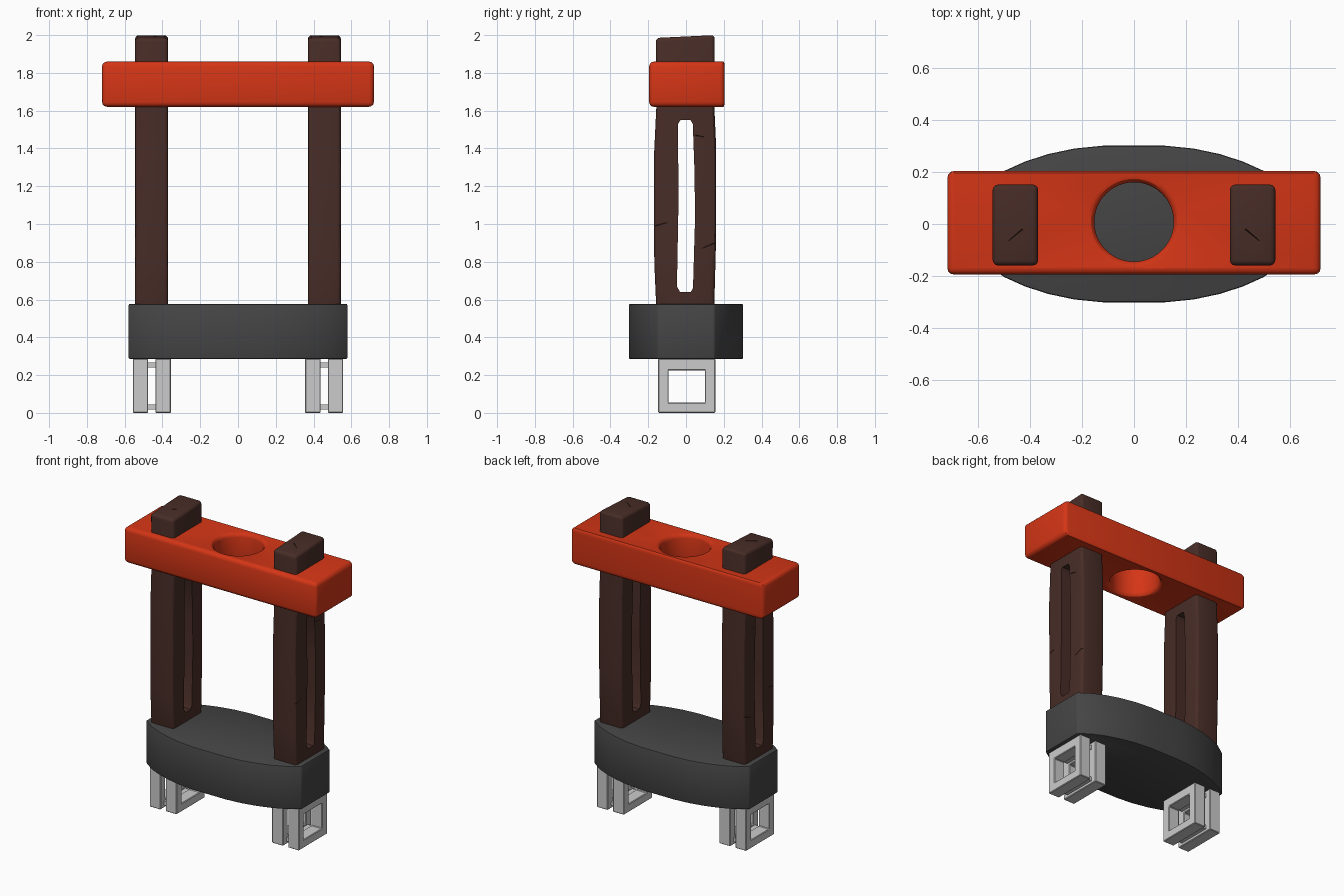
import bpy, bmesh, math
from mathutils import Vector

if "Cube" in bpy.data.objects:
    bpy.data.objects.remove(bpy.data.objects["Cube"])


def material(name, rgb):
    m = bpy.data.materials.new(name)
    m.diffuse_color = (*rgb, 1)
    m.use_nodes = True
    m.node_tree.nodes["Principled BSDF"].inputs["Base Color"].default_value = m.diffuse_color
    return m


RED = material("red_paint", (0.66, 0.036, 0.008))
WOOD = material("dark_wood", (0.065, 0.026, 0.02))
STONE = material("dark_stone", (0.06, 0.06, 0.06))


def prism(name, outline, axis, lo, hi, mat=None):
    """Extrude a 2D outline along an axis: 'x' takes (y, z), 'z' takes (x, y)."""
    bm = bmesh.new()
    place = (lambda a, b, h: (h, a, b)) if axis == 'x' else (lambda a, b, h: (a, b, h))
    rings = [[bm.verts.new(place(a, b, h)) for a, b in outline] for h in (lo, hi)]
    n = len(outline)
    bm.faces.new(rings[0][::-1])
    bm.faces.new(rings[1])
    for i in range(n):
        j = (i + 1) % n
        bm.faces.new((rings[0][i], rings[0][j], rings[1][j], rings[1][i]))
    bmesh.ops.recalc_face_normals(bm, faces=bm.faces)
    me = bpy.data.meshes.new(name)
    bm.to_mesh(me)
    bm.free()
    ob = bpy.data.objects.new(name, me)
    bpy.context.collection.objects.link(ob)
    if mat:
        me.materials.append(mat)
    return ob


def rect(a0, a1, b0, b1):
    return [(a0, b0), (a1, b0), (a1, b1), (a0, b1)]


def apply(ob, mod):
    bpy.context.view_layer.objects.active = ob
    bpy.ops.object.modifier_apply(modifier=mod.name)


def cut(ob, cutter):
    m = ob.modifiers.new("cut", 'BOOLEAN')
    m.operation, m.solver, m.object = 'DIFFERENCE', 'EXACT', cutter
    apply(ob, m)
    bpy.data.objects.remove(cutter)


def bevel(ob, width, segments=2, angle=35):
    m = ob.modifiers.new("bevel", 'BEVEL')
    m.width, m.segments = width, segments
    m.limit_method, m.angle_limit = 'ANGLE', math.radians(angle)
    apply(ob, m)


def smooth(ob):
    bpy.ops.object.select_all(action='DESELECT')
    ob.select_set(True)
    bpy.context.view_layer.objects.active = ob
    bpy.ops.object.shade_smooth_by_angle(angle=math.radians(30))


def crack(ob, p, q, normal, width=0.012, depth=0.012):
    """Cut a thin tapering nick from p to q into the surface with this normal."""
    p, q, n = Vector(p), Vector(q), Vector(normal)
    side = (q - p).cross(n).normalized() * width / 2
    bm = bmesh.new()
    pts = [p + side + n * .02, p - side + n * .02, q + n * .02, p - n * depth, q - n * depth * .3]
    for v in pts:
        bm.verts.new(v)
    bmesh.ops.convex_hull(bm, input=bm.verts[:])
    bmesh.ops.recalc_face_normals(bm, faces=bm.faces)
    me = bpy.data.meshes.new("crack_cutter")
    bm.to_mesh(me)
    bm.free()
    c = bpy.data.objects.new("crack_cutter", me)
    bpy.context.collection.objects.link(c)
    cut(ob, c)


# Base slab: flat ends, bowed front and back
quarter = [(.58, .15), (.5, .205), (.42, .241), (.33, .27), (.23, .291), (.12, .302)]
back = quarter + [(-x, y) for x, y in reversed(quarter)]
base = prism("base", back + [(-x, -y) for x, y in back], 'z', .285, .577, STONE)
bevel(base, .008, 2, 40)
smooth(base)

# Top crossbar with a round hole
bar = prism("crossbar", rect(-.72, .72, -.195, .205), 'z', 1.62, 1.86, RED)
circle = [(.153 * math.cos(t * math.tau / 48), .008 + .153 * math.sin(t * math.tau / 48)) for t in range(48)]
cut(bar, prism("hole_cutter", circle, 'z', 1.5, 2))
bevel(bar, .026, 3)
smooth(bar)

# Slightly uneven wooden posts with a long slot
post_outline = [(-.155, .5), (.148, .5), (.16, .95), (.16, 1.4), (.15, 1.62), (.152, 2.0),
                (-.16, 1.985), (-.157, 1.62), (-.17, 1.35), (-.168, .8)]
slot_outline = [(-.032, .64), (.025, .64), (.037, .66), (.047, 1.0), (.046, 1.25), (.036, 1.53),
                (.024, 1.55), (-.03, 1.55), (-.042, 1.53), (-.04, 1.1), (-.048, .67)]
for side, name in ((-1, "left_post"), (1, "right_post")):
    lo, hi = sorted((side * .37, side * .545))
    post = prism(name, post_outline, 'x', lo, hi, WOOD)
    bevel(post, .02, 3)
    cut(post, prism("slot_cutter", slot_outline, 'x', lo - .1, hi + .1))
    out = side * .545
    crack(post, (out, -.165, .99), (out, -.09, 1.01), (side, 0, 0))
    crack(post, (out, .155, .9), (out, .08, .87), (side, 0, 0))
    crack(post, (out, .05, 1.47), (out, .1, 1.46), (side, 0, 0))
    crack(post, (side * .43, -.02, 1.991), (side * .49, -.07, 1.989), (0, 0, 1))
    smooth(post)

# Feet: pairs of square frames joined by thin strips
for side, word in ((-1, "left"), (1, "right")):
    for a, b, part in ((.355, .438, "inner"), (.476, .557, "outer")):
        lo, hi = sorted((side * a, side * b))
        foot = prism(f"{word}_foot_{part}_frame", rect(-.147, .155, 0, .287), 'x', lo, hi)
        cut(foot, prism("window_cutter", rect(-.092, .1, .055, .225), 'x', lo - .1, hi + .1))
        bevel(foot, .004, 1)
    lo, hi = sorted((side * .43, side * .484))
    for z0, z1, part in ((.018, .045, "lower"), (.24, .268, "upper")):
        prism(f"{word}_foot_{part}_strip", rect(-.11, .118, z0, z1), 'x', lo, hi)
